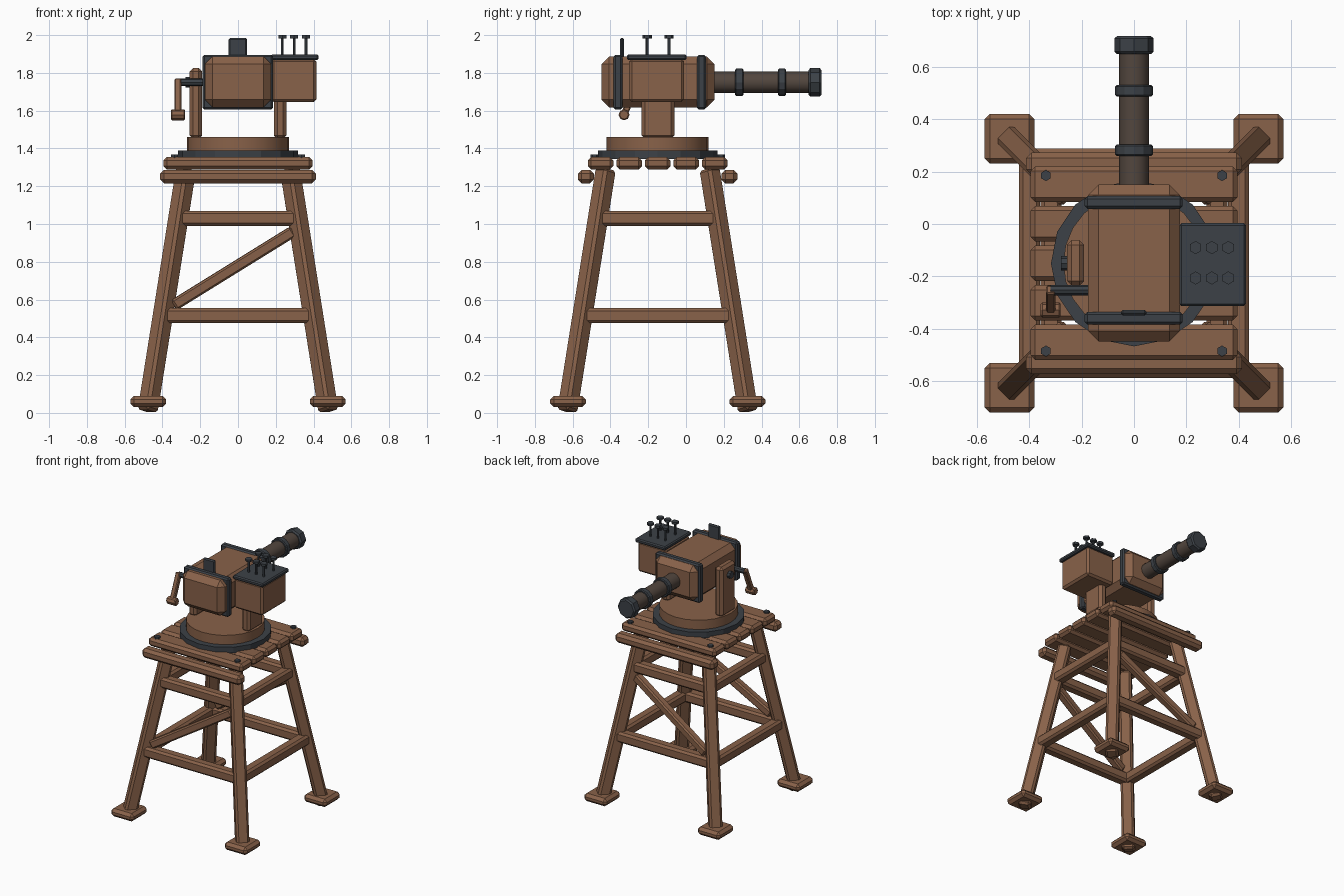
import bpy
import math
from mathutils import Vector, Matrix

cube = bpy.data.objects.get("Cube")
if cube:
    bpy.data.objects.remove(cube, do_unlink=True)


def material(name, rgb):
    m = bpy.data.materials.new(name)
    m.use_nodes = True
    m.diffuse_color = (*rgb, 1)
    bsdf = m.node_tree.nodes["Principled BSDF"]
    bsdf.inputs["Base Color"].default_value = (*rgb, 1)
    bsdf.inputs["Roughness"].default_value = 0.8
    return m


WOOD = material("brown wood", (0.25, 0.122, 0.067))
IRON = material("dark iron", (0.045, 0.053, 0.063))
BARREL = material("burnt metal", (0.084, 0.061, 0.048))
CY = -0.15  # middle of the tower along y


def finish(name, mat, bevel):
    ob = bpy.context.object
    ob.name = name
    ob.data.materials.append(mat)
    if bevel:
        mod = ob.modifiers.new("chamfer", 'BEVEL')
        mod.width = bevel
        mod.segments = 1
        mod.limit_method = 'ANGLE'
        mod.angle_limit = math.radians(50)
    return ob


def box(name, x, y, z, mat=WOOD, bevel=0.015):
    """Chamfered box from (min, max) ranges."""
    ranges = (x, y, z)
    bpy.ops.mesh.primitive_cube_add(size=1)
    ob = finish(name, mat, bevel)
    centre = Vector([(a + b) / 2 for a, b in ranges])
    size = Vector([b - a for a, b in ranges])
    ob.data.transform(Matrix.Translation(centre) @ Matrix.Diagonal(size).to_4x4())
    return ob


def frame(a, b):
    """Matrix at the midpoint, z along a-b, x kept horizontal."""
    d = (b - a).normalized()
    side = d.cross(Vector((0, 0, 1)))
    side = side.normalized() if side.length > 0.001 else Vector((1, 0, 0))
    m = Matrix((side, d.cross(side), d)).transposed().to_4x4()
    m.translation = (a + b) / 2
    return m


def beam(name, a, b, thick, mat=WOOD, bevel=0.015):
    a, b = Vector(a), Vector(b)
    h, l = thick / 2, (b - a).length / 2
    ob = box(name, (-h, h), (-h, h), (-l, l), mat, bevel)
    ob.matrix_world = frame(a, b)
    return ob


def rod(name, a, b, r, sides, mat=IRON, bevel=0, smooth=False):
    a, b = Vector(a), Vector(b)
    bpy.ops.mesh.primitive_cylinder_add(vertices=sides, radius=r, depth=(b - a).length)
    ob = finish(name, mat, bevel)
    if smooth:
        bpy.ops.object.shade_smooth_by_angle(angle=math.radians(40))
    if abs((b - a).normalized().z) > 0.999:
        ob.location = (a + b) / 2
    else:
        ob.matrix_world = frame(a, b)
    return ob


def leg_point(sx, sy, z):
    """Point on the axis of a splayed leg."""
    r = 0.48 - 0.159 * z
    return (sx * r, CY + sy * r, z)


# Legs and feet
for sx in (-1, 1):
    for sy in (-1, 1):
        beam("leg", leg_point(sx, sy, 0.01), leg_point(sx, sy, 1.29), 0.09)
        fx, fy = sx * 0.475, CY + sy * 0.475
        box("foot", (fx - 0.095, fx + 0.095), (fy - 0.095, fy + 0.095),
            (0.03, 0.09), bevel=0.02)

# Rails on all four sides at two heights, diagonal braces front and back
for s in (-1, 1):
    for z in (0.515, 1.03):
        beam("cross_rail", leg_point(-1, s, z), leg_point(1, s, z), 0.08)
        beam("side_rail", leg_point(s, -1, z), leg_point(s, 1, z), 0.08)
    low, high = leg_point(-1, s, 0.57), leg_point(1, s, 0.96)
    beam("diagonal_brace", (-0.34, low[1], low[2]), (0.29, high[1], high[2]),
         0.06, bevel=0.01)

# Platform: two bearers, five planks and corner bolts
for s in (-1, 1):
    y = CY + s * 0.38
    box("bearer", (-0.412, 0.412), (y - 0.042, y + 0.042), (1.215, 1.287), bevel=0.02)
    for sx in (-1, 1):
        p = Vector((sx * 0.336, CY + s * 0.335, 1.345))
        rod("plank_bolt", p, p + Vector((0, 0, 0.022)), 0.021, 6)
for i in range(-2, 3):
    y = CY + i * 0.151
    box("plank", (-0.395, 0.395), (y - 0.068, y + 0.068), (1.289, 1.354), bevel=0.018)

# Turntable
rod("turntable_ring", (0, CY, 1.345), (0, CY, 1.39), 0.317, 16)
rod("turntable_disc", (0, CY, 1.385), (0, CY, 1.46), 0.27, 24, WOOD, smooth=True)

# Yoke arms with pivot pins
for s in (-1, 1):
    x = s * 0.223
    box("yoke_arm", (x - 0.033, x + 0.033), (-0.235, -0.062), (1.45, 1.825), bevel=0.018)
rod("pivot_pin", (-0.278, CY, 1.75), (-0.24, CY, 1.75), 0.027, 8)

# Gun body with iron bands and rear sight
box("body", (-0.176, 0.176), (-0.448, 0.15), (1.618, 1.886), bevel=0.04)
for y in (-0.36, 0.082):
    box("body_band", (-0.188, 0.186), (y - 0.024, y + 0.024), (1.606, 1.896), IRON, 0.01)
box("rear_sight", (-0.05, 0.048), (-0.35, -0.328), (1.87, 1.985), IRON, 0.008)

# Barrel
rod("barrel", (0, 0.12, 1.75), (0, 0.7, 1.75), 0.057, 12, BARREL, smooth=True)
for y in (0.282, 0.508):
    rod("barrel_ring", (0, y - 0.022, 1.75), (0, y + 0.022, 1.75), 0.072, 12, IRON, 0.006)
rod("muzzle", (0, 0.648, 1.75), (0, 0.718, 1.75), 0.075, 8, IRON, 0.01)

# Ammunition hopper with lid and pegs
box("hopper", (0.175, 0.415), (-0.302, -0.01), (1.645, 1.875))
box("hopper_lid", (0.173, 0.427), (-0.313, 0.003), (1.868, 1.898), IRON, 0.008)
for x in (0.235, 0.297, 0.36):
    for y in (-0.09, -0.206):
        rod("peg_stem", (x, y, 1.89), (x, y, 1.99), 0.008, 6)
        rod("peg_head", (x, y, 1.983), (x, y, 2.0), 0.025, 6)

# Crank
rod("crank_shaft", (-0.318, -0.252, 1.75), (-0.17, -0.252, 1.75), 0.02, 8)
beam("crank_arm", (-0.318, -0.25, 1.765), (-0.318, -0.325, 1.585), 0.036, bevel=0.006)
rod("crank_grip", (-0.356, -0.328, 1.578), (-0.28, -0.328, 1.578), 0.029, 8, WOOD, 0.006)
